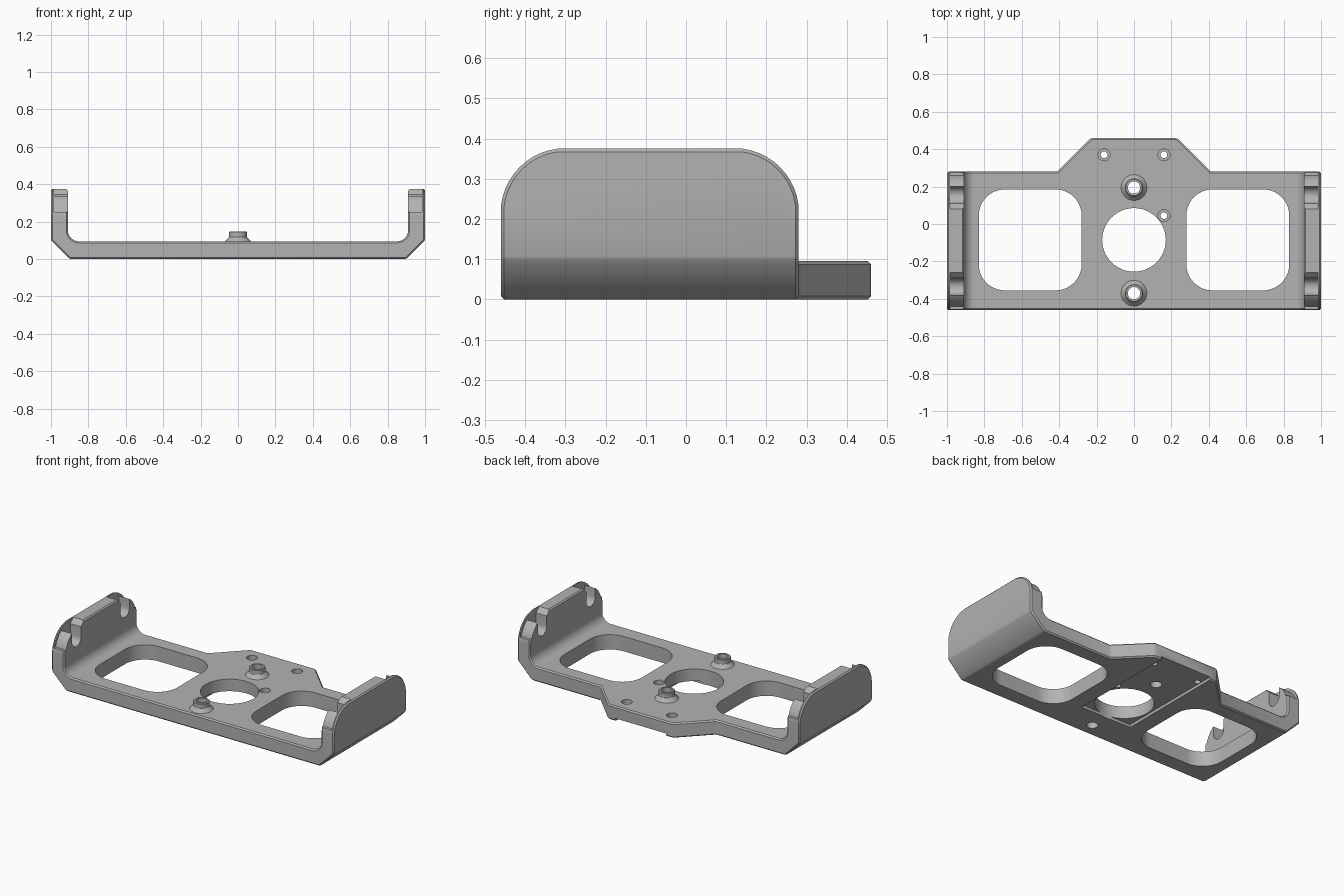
import bpy, bmesh, math
from mathutils import Vector

cube = bpy.data.objects.get("Cube")
if cube:
    bpy.data.objects.remove(cube, do_unlink=True)

metal = bpy.data.materials.new("brushed grey")
metal.use_nodes = True
grey = (0.45, 0.45, 0.45, 1)
metal.diffuse_color = grey
metal.node_tree.nodes["Principled BSDF"].inputs["Base Color"].default_value = grey


def arc(cx, cy, r, a0, a1, n=12):
    """Points of an arc, angles in degrees."""
    angles = [math.radians(a0 + (a1 - a0) * i / n) for i in range(n + 1)]
    return [(cx + r * math.cos(a), cy + r * math.sin(a)) for a in angles]


def prism(name, pts, axis, lo, hi):
    """Extrude a 2D outline along an axis."""
    place = {"x": lambda p, d: (d, p[0], p[1]),
             "y": lambda p, d: (p[0], d, p[1]),
             "z": lambda p, d: (p[0], p[1], d)}[axis]
    bm = bmesh.new()
    face = bm.faces.new([bm.verts.new(place(p, lo)) for p in pts])
    step = Vector(place((0, 0), hi - lo))
    new = bmesh.ops.extrude_face_region(bm, geom=[face])["geom"]
    bmesh.ops.translate(bm, vec=step, verts=[v for v in new if isinstance(v, bmesh.types.BMVert)])
    bmesh.ops.recalc_face_normals(bm, faces=bm.faces)
    return finish(name, bm)


def lathe(name, profile, x, y, n=32):
    """Closed (radius, height) profile spun about a vertical axis."""
    bm = bmesh.new()
    rings = [[bm.verts.new((x + r * math.cos(2 * math.pi * i / n),
                            y + r * math.sin(2 * math.pi * i / n), z)) for i in range(n)]
             for r, z in profile]
    for a, b in zip(rings, rings[1:] + rings[:1]):
        for i in range(n):
            j = (i + 1) % n
            bm.faces.new((a[i], a[j], b[j], b[i]))
    bmesh.ops.recalc_face_normals(bm, faces=bm.faces)
    return finish(name, bm)


def finish(name, bm):
    mesh = bpy.data.meshes.new(name)
    bm.to_mesh(mesh)
    bm.free()
    mesh.materials.append(metal)
    ob = bpy.data.objects.new(name, mesh)
    bpy.context.collection.objects.link(ob)
    return ob


def bake(ob):
    """Apply the modifier stack."""
    bpy.context.view_layer.update()
    mesh = bpy.data.meshes.new_from_object(ob.evaluated_get(bpy.context.evaluated_depsgraph_get()))
    ob.modifiers.clear()
    ob.data = mesh


def combine(ob, tool, operation):
    mod = ob.modifiers.new("boolean", "BOOLEAN")
    mod.operation, mod.object, mod.solver = operation, tool, "EXACT"
    bake(ob)
    bpy.data.objects.remove(tool, do_unlink=True)


def smooth(ob):
    bpy.ops.object.select_all(action="DESELECT")
    ob.select_set(True)
    bpy.context.view_layer.objects.active = ob
    bpy.ops.object.shade_smooth_by_angle(angle=math.radians(30))


FLOOR, TOP, FRONT, BACK, TAB, MID = 0.095, 0.375, -0.46, 0.28, 0.46, -0.09

# Tray: U cross-section with chamfered lower corners
half = [(0.9, 0), (1, 0.1), (1, TOP), (0.91, TOP)] + arc(0.85, FLOOR + 0.06, 0.06, 0, -90)
tray = prism("tray", half + [(-x, z) for x, z in reversed(half)], "y", -0.7, 0.7)

# Plan outline with the rear tab, then rounded wall tops
plan = [(1.1, FRONT), (1.1, BACK), (0.41, BACK), (0.23, TAB)]
combine(tray, prism("plan", plan + [(-x, y) for x, y in reversed(plan)], "z", -0.2, 0.6), "INTERSECT")
R = 0.16
side = [(-0.6, -0.1), (0.6, -0.1), (0.6, 0.2), (BACK + 0.001, 0.2)]
side += arc(BACK - R, TOP - R, R + 0.001, 0, 90) + arc(FRONT + R, TOP - R, R + 0.001, 90, 180)
side += [(FRONT - 0.001, 0.2), (-0.6, 0.2)]
combine(tray, prism("side", side, "x", -1.2, 1.2), "INTERSECT")

# Softened outer edges
bevel = tray.modifiers.new("bevel", "BEVEL")
bevel.width, bevel.segments, bevel.limit_method = 0.008, 1, "ANGLE"
bevel.angle_limit = math.radians(40)
bake(tray)

# Strap notches with lowered corners, open to the inside of each wall
notch = [(0.08, 0.4), (0.08, TOP), (0.11, 0.345)] + arc(0.155, 0.28, 0.045, 180, 360)
notch += arc(BACK - R, TOP - R, R - 0.015, 56, 15, 8) + [(0.3, 0.25), (0.3, 0.4)]
for s in (1, -1):
    for flip in (False, True):
        pts = [(2 * MID - y if flip else y, z) for y, z in notch]
        combine(tray, prism("notch", pts, "x", s * 0.88, s * 0.985), "DIFFERENCE")

# Rounded windows
for s in (1, -1):
    window = []
    for k, (cx, cy) in enumerate([(0.69, 0.045), (0.42, 0.045), (0.42, -0.215), (0.69, -0.215)]):
        window += arc(cx, cy, 0.14, 90 * k, 90 * k + 90)
    combine(tray, prism("window", [(s * x, y) for x, y in window], "z", -0.1, 0.3), "DIFFERENCE")

# Shallow channel underneath, running out through the tab
channel = [(-0.18, -0.25), (0.18, -0.25), (0.18, 0.6), (-0.18, 0.6)]
combine(tray, prism("channel", channel, "z", -0.1, 0.018), "DIFFERENCE")

# Central opening, screw holes and countersunk small holes
SCREWS = [(0, 0.195), (0, -0.37)]
holes = [(0, -0.085, 0.17, 48)] + [(x, y, 0.033, 32) for x, y in SCREWS]
for x, y, r, n in holes:
    combine(tray, prism("hole", arc(x, y, r, 0, 360 - 360 / n, n - 1), "z", -0.1, 0.3), "DIFFERENCE")
for x, y in [(-0.16, 0.37), (0.16, 0.37), (0.16, 0.045)]:
    for r, low in ((0.018, -0.1), (0.032, 0.055)):
        combine(tray, prism("hole", arc(x, y, r, 0, 345, 23), "z", low, 0.3), "DIFFERENCE")
smooth(tray)

# Hollow screw bosses with flared collars
for place, (x, y) in zip(("rear", "front"), SCREWS):
    profile = [(0.033, 0.05), (0.033, 0.148), (0.044, 0.148), (0.048, 0.144), (0.048, 0.118),
               (0.052, 0.112), (0.07, 0.094), (0.034, 0.05)]
    smooth(lathe(place + "_screw_boss", profile, x, y))
